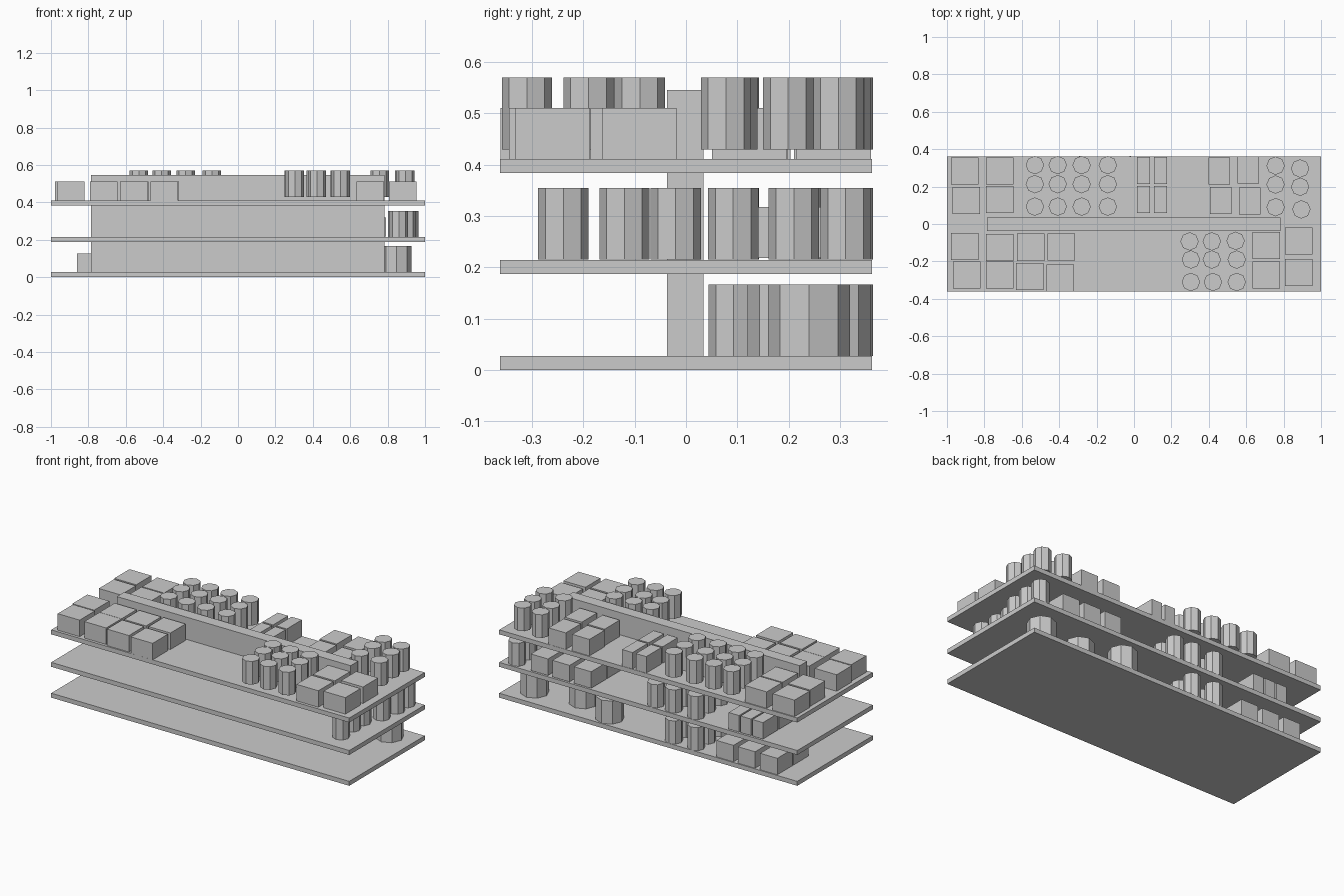
import bpy, bmesh
from mathutils import Matrix, Vector

if "Cube" in bpy.data.objects:
    bpy.data.objects.remove(bpy.data.objects["Cube"])


def finish(name, bm):
    mesh = bpy.data.meshes.new(name)
    bm.to_mesh(mesh)
    bm.free()
    ob = bpy.data.objects.new(name, mesh)
    bpy.context.collection.objects.link(ob)


def add_box(bm, x0, x1, y0, y1, z0, z1):
    mid = Vector(((x0 + x1) / 2, (y0 + y1) / 2, (z0 + z1) / 2))
    size = Matrix.Diagonal((x1 - x0, y1 - y0, z1 - z0, 1))
    bmesh.ops.create_cube(bm, size=1, matrix=Matrix.Translation(mid) @ size)


def boxes(name, spots, w, z0, h=0.10, d=0.145):
    """Cartons of width w and depth d, given by their centres."""
    bm = bmesh.new()
    for x, y in spots:
        add_box(bm, x - w / 2, x + w / 2, y - d / 2, y + d / 2, z0, z0 + h)
    finish(name, bm)


def cans(name, spots, z0, r=0.049, h=0.14):
    """Eight-sided cans given by their centres."""
    bm = bmesh.new()
    for x, y in spots:
        bmesh.ops.create_cone(bm, cap_ends=True, segments=8, radius1=r, radius2=r,
                              depth=h, matrix=Matrix.Translation((x, y, z0 + h / 2)))
    finish(name, bm)


def grid(xs, ys):
    return [(x, y) for x in xs for y in ys]


# Three shelf boards
for name, z in (("bottom_shelf", 0), ("middle_shelf", 0.187), ("top_shelf", 0.384)):
    bm = bmesh.new()
    add_box(bm, -1, 1, -0.362, 0.362, z, z + 0.027)
    finish(name, bm)

# Upright divider through all shelves
bm = bmesh.new()
add_box(bm, -0.787, 0.782, -0.037, 0.034, 0, 0.546)
finish("divider_panel", bm)

BACK = (0.283, 0.128)          # the two carton rows behind the divider
ROWS = (0.315, 0.213, 0.093)   # the three can rows behind the divider
TOP, MID, LOW = 0.411, 0.218, 0.027

# Top shelf, back side
boxes("top_back_left_boxes", [(-0.904, 0.283), (-0.717, 0.283),
                              (-0.898, 0.126), (-0.717, 0.13)], 0.147, TOP)
cans("top_back_left_cans", grid((-0.53, -0.408, -0.28, -0.14), ROWS), 0.43)
boxes("top_back_narrow_boxes", grid((0.05, 0.142), (0.287, 0.131)), 0.07, TOP)
boxes("top_back_right_boxes", [(0.457, 0.283), (0.612, 0.288),
                               (0.465, 0.126), (0.62, 0.123)], 0.115, TOP)
cans("top_back_right_cans", [(0.757, 0.312), (0.757, 0.211), (0.757, 0.09),
                             (0.888, 0.297), (0.888, 0.199), (0.895, 0.078)], 0.43)

# Top shelf, front side
boxes("top_front_left_boxes", [(-0.904, -0.12), (-0.717, -0.125), (-0.553, -0.124),
                               (-0.39, -0.123), (-0.895, -0.272), (-0.717, -0.272),
                               (-0.558, -0.281), (-0.393, -0.289)], 0.147, TOP)
cans("top_front_cans", [(0.297, -0.093), (0.416, -0.093), (0.543, -0.09),
                        (0.304, -0.19), (0.416, -0.19), (0.549, -0.19),
                        (0.304, -0.31), (0.422, -0.31), (0.549, -0.31)], 0.43)
boxes("top_front_right_boxes", [(0.707, -0.114), (0.88, -0.091),
                                (0.707, -0.272), (0.88, -0.26)], 0.147, TOP)

# Middle shelf
cans("middle_end_cans", [(0.86, -0.239), (0.85, -0.12), (0.85, -0.02),
                         (0.9, 0.092), (0.915, 0.21), (0.915, 0.311)], 0.215)
boxes("middle_back_right_boxes", grid((0.735, 0.59, 0.445), BACK), 0.115, MID)
cans("middle_back_cans", grid((-0.02, -0.14, -0.29), ROWS), 0.215)
boxes("middle_narrow_boxes", grid((-0.57, -0.65, -0.73), BACK), 0.07, MID)

# Bottom shelf
cans("bottom_large_cans", [(0.848, 0.24), (0.549, 0.2), (0.315, 0.28)],
     LOW, r=0.08)
cans("bottom_cans", grid((-0.14, -0.29), ROWS), LOW)
boxes("bottom_boxes", grid((-0.51, -0.655, -0.804), BACK), 0.115, LOW)
